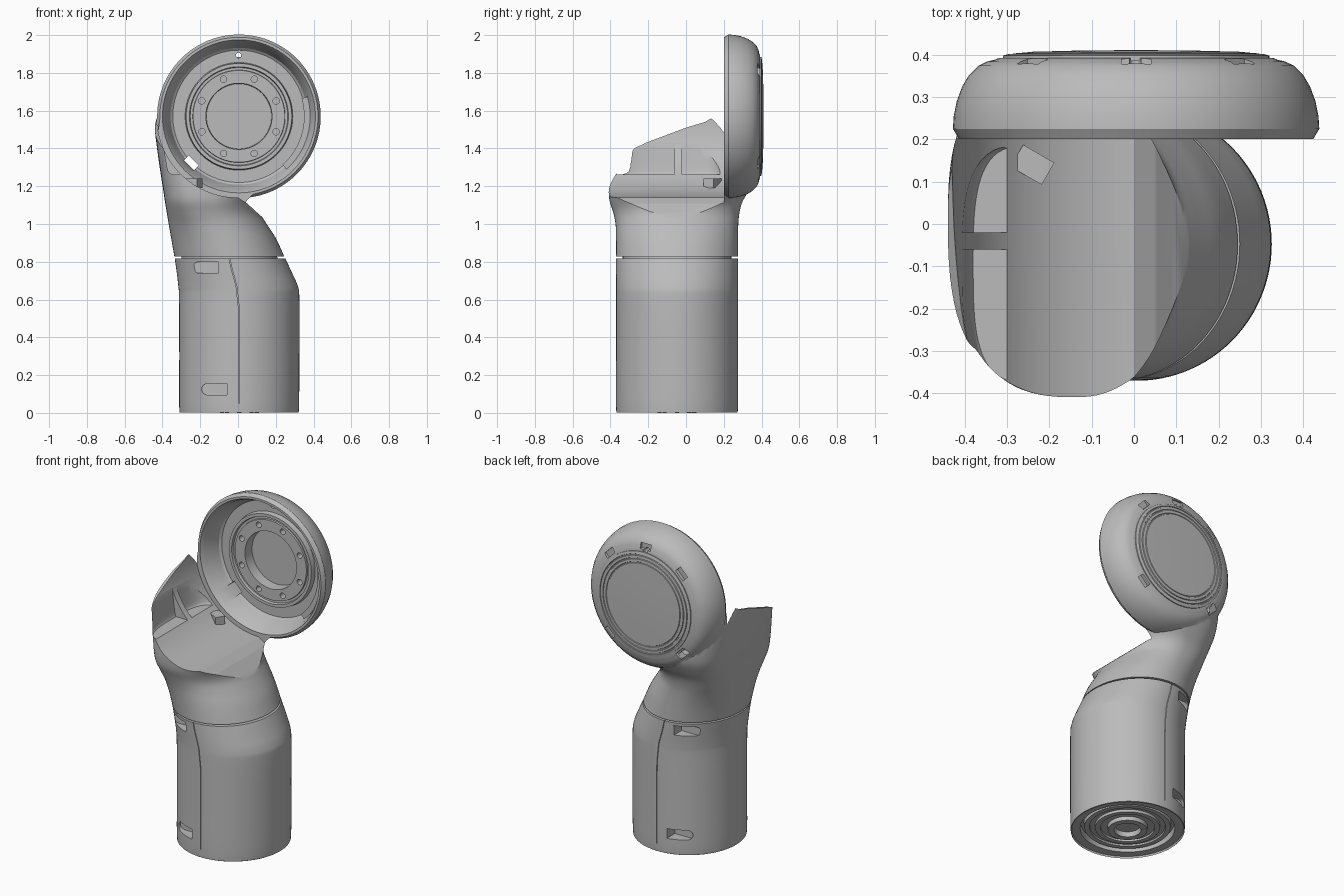
import bpy, bmesh
from math import sin, cos, pi, radians, copysign
from mathutils import Matrix, Vector

cube = bpy.data.objects.get("Cube")
if cube:
    bpy.data.objects.remove(cube, do_unlink=True)

grey = bpy.data.materials.new("cast_grey")
grey.use_nodes = True
grey.diffuse_color = (0.5, 0.5, 0.5, 1)
grey.node_tree.nodes["Principled BSDF"].inputs["Base Color"].default_value = (0.5, 0.5, 0.5, 1)

HX, HZ = 0.005, 1.57      # joint head axis
BX, BY = 0.007, -0.048    # base axis


def make(name, bm):
    bmesh.ops.remove_doubles(bm, verts=bm.verts, dist=1e-5)
    bmesh.ops.recalc_face_normals(bm, faces=bm.faces)
    me = bpy.data.meshes.new(name)
    bm.to_mesh(me)
    bm.free()
    me.materials.append(grey)
    ob = bpy.data.objects.new(name, me)
    bpy.context.collection.objects.link(ob)
    return ob


def skin(name, rings, cap=False, close=False):
    bm = bmesh.new()
    vs = [[bm.verts.new(p) for p in r] for r in rings]
    n = len(vs[0])
    pairs = list(zip(vs, vs[1:])) + ([(vs[-1], vs[0])] if close else [])
    for a, b in pairs:
        for i in range(n):
            j = (i + 1) % n
            bm.faces.new((a[i], a[j], b[j], b[i]))
    if cap:
        bm.faces.new(vs[0])
        bm.faces.new(vs[-1])
    return make(name, bm)


def lathe(name, prof, axis="y", close=False, n=96, at=None):
    """Revolve (radius, height) points about the head axis or the base axis."""
    rings = []
    for r, h in prof:
        ring = []
        for i in range(n):
            c, s = r * cos(2 * pi * i / n), r * sin(2 * pi * i / n)
            if axis == "y":
                u, w = at or (HX, HZ)
                ring.append((u + c, h, w + s))
            else:
                u, w = at or (BX, BY)
                ring.append((u + c, w + s, h))
        rings.append(ring)
    return skin(name, rings, close=close)


def prism(name, pts, axis, lo, hi):
    """Extrude a profile: xz points along y, or yz points along x."""
    put = (lambda a, b, t: (a, t, b)) if axis == "y" else (lambda a, b, t: (t, a, b))
    return skin(name, [[put(a, b, t) for a, b in pts] for t in (lo, hi)], cap=True)


def box(name, centre, size, turn=0, axis="Y"):
    bm = bmesh.new()
    m = Matrix.Translation(centre) @ Matrix.Rotation(radians(turn), 4, axis)
    bmesh.ops.create_cube(bm, size=1, matrix=m @ Matrix.Diagonal((*size, 1)))
    return make(name, bm)


def loft(name, keys, sub=4, n=96):
    """Smooth skin through (z, x0, x1, y0, y1, squareness of the -x side)."""
    k = [Vector(s) for s in keys]
    rows = []
    for i in range(len(k) - 1):
        a, b, c, d = k[max(i - 1, 0)], k[i], k[i + 1], k[min(i + 2, len(k) - 1)]
        for j in range(sub):
            t = j / sub
            rows.append(b + (c - a) * t / 2 + (a - 2.5 * b + 2 * c - d / 2) * t * t
                        + (1.5 * (b - c) + (d - a) / 2) * t ** 3)
    rows.append(k[-1])
    rings = []
    for z, x0, x1, y0, y1, sq in rows:
        ring = []
        for i in range(n):
            c, s = cos(2 * pi * i / n), sin(2 * pi * i / n)
            e = 2 / sq if c < 0 else 1
            ring.append(((x0 + x1) / 2 + (x1 - x0) / 2 * copysign(abs(c) ** e, c),
                         (y0 + y1) / 2 + (y1 - y0) / 2 * copysign(abs(s) ** e, s), z))
        rings.append(ring)
    return skin(name, rings, cap=True)


def boolean(ob, tools, op="DIFFERENCE"):
    for tool in tools:
        mod = ob.modifiers.new("cut", "BOOLEAN")
        mod.operation, mod.solver, mod.object = op, "EXACT", tool
        dg = bpy.context.evaluated_depsgraph_get()
        me = bpy.data.meshes.new_from_object(ob.evaluated_get(dg))
        ob.modifiers.clear()
        ob.data = me
        bpy.data.objects.remove(tool, do_unlink=True)


# Lower tube, leaning towards -x at its top
lower = loft("lower_tube", [
    (0.012, -0.303, 0.315, -0.363, 0.267, 2), (0.025, -0.311, 0.323, -0.37, 0.275, 2),
    (0.3, -0.311, 0.325, -0.37, 0.275, 2), (0.6, -0.312, 0.325, -0.37, 0.275, 2),
    (0.67, -0.316, 0.317, -0.37, 0.275, 2), (0.74, -0.324, 0.287, -0.37, 0.275, 2),
    (0.818, -0.335, 0.25, -0.37, 0.275, 2)])
cuts = [lathe("base_recess", [(0, -0.1), (0.275, -0.1), (0.26, 0.05), (0, 0.05)], "z")]
for x, z in ((-0.17, 0.77), (-0.125, 0.125)):
    slot = [(x + 0.067, z - 0.03), (x + 0.067, z + 0.03)]
    slot += [(x - 0.037 - 0.03 * sin(a * pi / 8), z + 0.03 * cos(a * pi / 8)) for a in range(9)]
    for lo, hi in ((-0.6, -0.285), (0.19, 0.5)):
        cuts.append(prism("slot", slot, "y", lo, hi))
seam = [(-0.055, 0.85), (-0.035, 0.76), (-0.01, 0.67), (0.002, 0.56), (0.004, 0.45), (0.004, 0.05)]
strip = seam + [(x + 0.004, z) for x, z in reversed(seam)]
for lo, hi in ((-0.6, -0.36), (0.265, 0.5)):
    cuts.append(prism("seam", strip, "y", lo, hi))
boolean(lower, cuts)

# Flange rings inside the base
lathe("base_flange", [(0, 0.03), (0.07, 0.03), (0.075, 0.001), (0.11, 0.001), (0.112, 0.025),
                      (0.15, 0.025), (0.152, 0.015), (0.18, 0.015), (0.182, 0.03), (0.21, 0.03),
                      (0.212, 0.02), (0.24, 0.02), (0.245, 0.06), (0, 0.06)], "z")
for i in range(8):
    a = i * pi / 4
    lathe("base_bolt", [(0, 0), (0.011, 0), (0.011, 0.02), (0, 0.02)], "z", n=16,
          at=(BX + 0.092 * cos(a), BY + 0.092 * sin(a)))

# Narrow neck in the joint line
loft("joint_neck", [(0.8, -0.3, 0.215, -0.335, 0.24, 2), (0.85, -0.3, 0.2, -0.335, 0.24, 2)], 1)

# Upper shell flowing into the round head
upper = loft("upper_shell", [
    (0.828, -0.337, 0.245, -0.37, 0.275, 2), (0.92, -0.353, 0.203, -0.37, 0.275, 2.1),
    (1.0, -0.367, 0.152, -0.373, 0.277, 2.3), (1.06, -0.377, 0.118, -0.385, 0.283, 2.6),
    (1.12, -0.387, 0.122, -0.404, 0.3, 2.9), (1.18, -0.396, 0.175, -0.41, 0.335, 3.1),
    (1.25, -0.407, 0.265, -0.41, 0.37, 3.3), (1.33, -0.419, 0.35, -0.408, 0.383, 3.4),
    (1.42, -0.431, 0.405, -0.405, 0.385, 3.4), (1.51, -0.44, 0.425, -0.405, 0.383, 3.2),
    (1.6, -0.428, 0.41, -0.4, 0.375, 2.8), (1.72, -0.37, 0.3, -0.35, 0.34, 2.3)])
head = lathe("head", [(0, 0.2), (0.418, 0.2), (0.433, 0.225), (0.431, 0.255), (0.424, 0.29),
                      (0.411, 0.325), (0.395, 0.352), (0.373, 0.374), (0.352, 0.384),
                      (0.335, 0.388), (0.325, 0.392), (0, 0.392)])
boolean(upper, [head], "UNION")

# Scoop that clears the mating joint, and the sloping rim of the side wall
arc = [(0.43 * cos(a), HZ + 0.43 * sin(a)) for a in (radians(180 + 3 * i) for i in range(31))]
scoop = prism("scoop", arc + [(0.05, 1.108), (0.09, 1.07), (0.13, 1.035), (0.6, 0.98),
                              (0.6, 2.2), (-0.43, 2.2)], "y", -0.7, 0.201)
rim = prism("rim_cut", [(-0.7, 1.2), (-0.41, 1.2), (-0.395, 1.28), (-0.375, 1.335), (-0.33, 1.375),
                        (-0.2, 1.435), (0, 1.51), (0.1, 1.54), (0.16, 1.575), (0.2005, 1.65),
                        (0.2005, 2.2), (-0.7, 2.2)], "x", -0.7, 0.7)

# Pocket behind the side wall, split by a rib
pocket = loft("pocket", [(1.262, -0.38, -0.1, -0.375, 0.185, 3.2), (1.3, -0.39, -0.1, -0.378, 0.19, 3.4),
                         (1.5, -0.413, -0.1, -0.378, 0.19, 3.4), (1.7, -0.42, -0.1, -0.378, 0.19, 3.4)])
boolean(pocket, [box("rib", (-0.3, -0.04, 1.5), (0.4, 0.04, 0.7))])

# Stepped bore of the head
bore = lathe("bore", [(0, 0.1), (0.405, 0.1), (0.405, 0.205), (0.392, 0.225), (0.362, 0.325),
                      (0.35, 0.335), (0.285, 0.335), (0.28, 0.305), (0.262, 0.305), (0.258, 0.32),
                      (0.245, 0.32), (0.243, 0.31), (0.175, 0.31), (0.172, 0.375), (0, 0.375)])
cuts = [scoop, rim, pocket, bore]
for i in range(8):
    a = radians(22.5 + 45 * i)
    cuts.append(lathe("bolt_hole", [(0, 0.25), (0.017, 0.25), (0.017, 0.35), (0, 0.35)], n=20,
                      at=(HX + 0.213 * cos(a), HZ + 0.213 * sin(a))))

# Notches on the back edge, cable slot and pin hole
for deg in (45, 90, 135, 225, 315):
    a = radians(deg)
    cuts.append(box("notch", (HX + 0.345 * cos(a), 0.395, HZ + 0.345 * sin(a)),
                    (0.035, 0.05, 0.07), -deg))
cuts.append(box("cable_slot", (-0.247, 0.35, 1.323), (0.035, 0.2, 0.075), -225))
cuts.append(lathe("pin_hole", [(0, 0.3), (0.014, 0.3), (0.014, 0.5), (0, 0.5)], n=20, at=(0.003, 1.893)))
boolean(upper, cuts)

# Back cover with fine rings
lathe("back_cover", [(0, 0.385), (0.315, 0.385), (0.315, 0.398), (0.3, 0.402), (0.298, 0.398),
                     (0.293, 0.398), (0.291, 0.403), (0.278, 0.404), (0.276, 0.4), (0.271, 0.4),
                     (0.269, 0.405), (0.255, 0.406), (0.253, 0.403), (0.249, 0.403),
                     (0.247, 0.407), (0.13, 0.41), (0, 0.411)])

# Curved pad inside the bore
angles = [radians(-48 + 4 * i) for i in range(17)]
pad = [(HX + 0.345 * cos(a), HZ + 0.345 * sin(a)) for a in angles]
pad += [(HX + 0.385 * cos(a), HZ + 0.385 * sin(a)) for a in reversed(angles)]
prism("bore_pad", pad, "y", 0.275, 0.345)

# Cable clip beside the pocket
box("cable_clip", (-0.24, 0.14, 1.215), (0.085, 0.06, 0.05), -30, "Z")

# Smooth shading with crisp edges
for ob in list(bpy.context.collection.objects):
    if ob.type != "MESH" or ob.data.materials[:1] != [grey]:
        continue
    bpy.ops.object.select_all(action="DESELECT")
    ob.select_set(True)
    bpy.context.view_layer.objects.active = ob
    bpy.ops.object.shade_smooth_by_angle(angle=radians(30))
